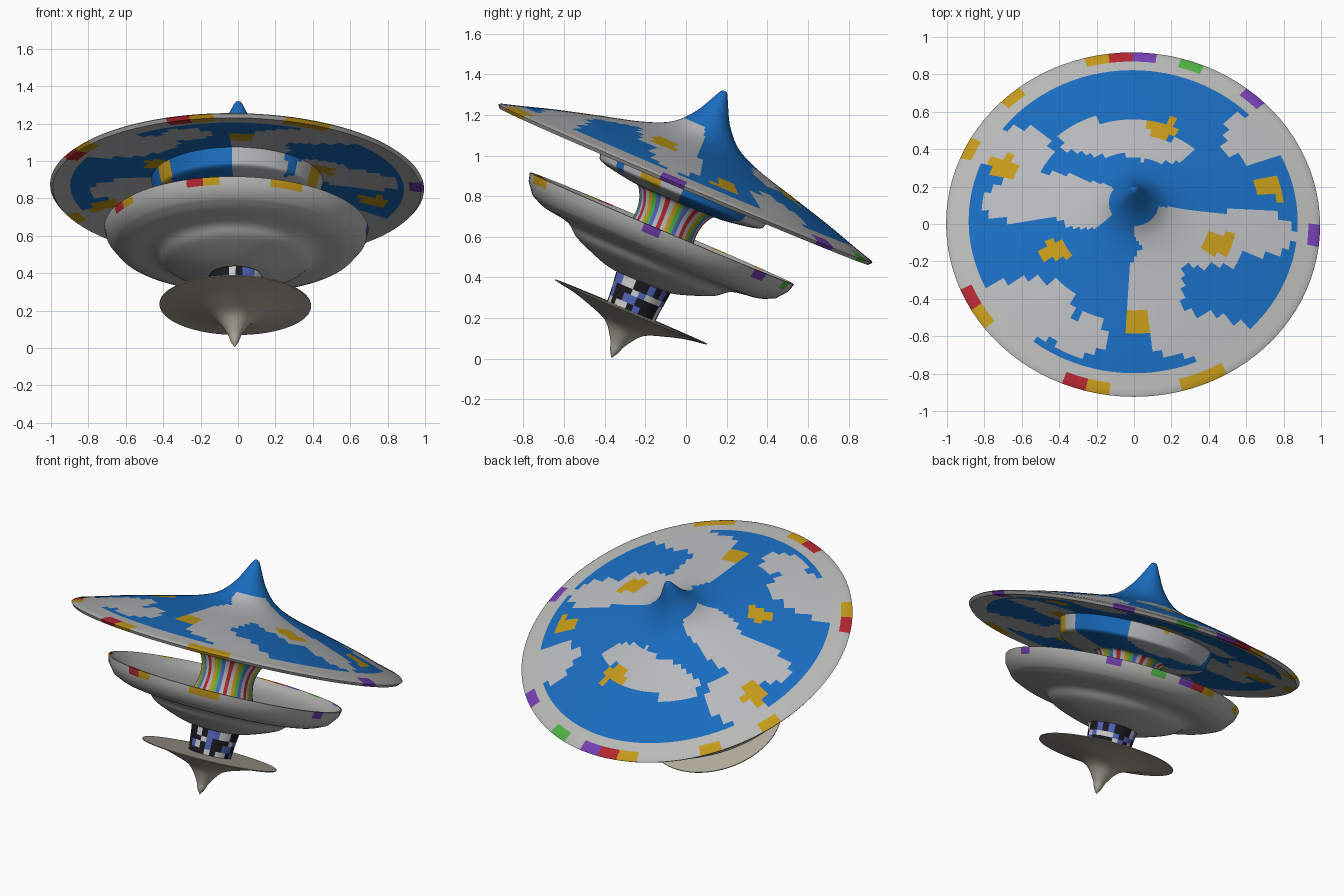
import bpy, math, random
from mathutils import Vector

if "Cube" in bpy.data.objects:
    bpy.data.objects.remove(bpy.data.objects["Cube"])

random.seed(4)
AXIS = Vector((0.014, 0.39, 0.92)).normalized()
BASE = Vector((-0.018, -0.367, 0.004))
ROT = Vector((0, 0, 1)).rotation_difference(AXIS)
SIDES = 96

# Paint colours
PALETTE = {
    "sky": (0.01, 0.15, 0.52), "cloud": (0.47, 0.48, 0.50), "gold": (0.55, 0.32, 0.01),
    "red": (0.45, 0.02, 0.03), "green": (0.08, 0.45, 0.06), "purple": (0.18, 0.05, 0.45),
    "pale_grey": (0.48, 0.48, 0.47), "stone": (0.45, 0.41, 0.34), "black": (0.01, 0.01, 0.015),
    "white": (0.75, 0.75, 0.78), "violet_blue": (0.08, 0.13, 0.50)}
NAMES = list(PALETTE)
MATS = []
for key in NAMES:
    m = bpy.data.materials.new(key)
    m.diffuse_color = (*PALETTE[key], 1)
    m.use_nodes = True
    m.node_tree.nodes["Principled BSDF"].inputs["Base Color"].default_value = m.diffuse_color
    MATS.append(m)

# Cloud ellipses (x, y, half width, half height) and gold fleck centres
CLOUDS = [(-.50, .10, .30, .14), (-.25, .02, .16, .14), (-.58, -.52, .26, .17),
          (.32, -.15, .32, .16), (.65, -.08, .22, .13), (.12, -.45, .15, .26),
          (-.12, .44, .28, .12), (.12, .36, .20, .08), (.66, .48, .18, .16),
          (.35, -.68, .28, .12), (-.62, .38, .18, .16), (-.28, -.68, .14, .10)]
FLECKS = [(.15, .50), (.72, .18), (-.70, .30), (-.42, -.22), (.45, -.17), (.02, -.62)]
BAND = [random.choice(["pale_grey"] * 6 + ["red", "gold", "gold", "green", "purple"])
        for _ in range(48)]
CHECK = [[random.choice(["black", "white", "violet_blue", "black"]) for _ in range(24)]
         for _ in range(12)]


def sector(c, n):
    return int((math.atan2(c.y, c.x) / (2 * math.pi) + 0.5) * n) % n


def sky_paint(c):
    r = math.hypot(c.x, c.y)
    if r > 0.93:
        return BAND[sector(c, 48)]
    if r > 0.88:
        return "pale_grey"
    if any(abs(c.x - x) < .07 and abs(c.y - y) < .055 for x, y in FLECKS):
        return "gold"
    inside = any(((c.x - x) / w) ** 2 + ((c.y - y) / h) ** 2 < 1 for x, y, w, h in CLOUDS)
    return "cloud" if inside and r > 0.13 else "sky"


def bowl_paint(c):
    if c.z > 0.64 and math.hypot(c.x, c.y) > 0.68:
        return BAND[sector(c, 48)]
    return "pale_grey"


def upper_neck_paint(c):
    return ["gold", "green", "violet_blue", "cloud", "red", "cloud"][sector(c, 48) % 6]


def lower_neck_paint(c):
    return CHECK[int(c.z * 25) % 12][sector(c, 24)]


def curve(pts, steps=4):
    """Catmull-Rom smoothing of a short (radius, height) profile."""
    p = [Vector(q) for q in pts]
    p = [2 * p[0] - p[1]] + p + [2 * p[-1] - p[-2]]
    out = []
    for a, b, c, d in zip(p, p[1:], p[2:], p[3:]):
        for k in range(steps):
            t = k / steps
            out.append(0.5 * (2 * b + (c - a) * t + (2 * a - 5 * b + 4 * c - d) * t * t
                              + (3 * b - a - 3 * c + d) * t ** 3))
    return [tuple(q) for q in out] + [tuple(pts[-1])]


def lathe(name, profile, paint, shift=0.0):
    """Revolve a profile around the tilted axis; radius 0 ends become poles."""
    verts, rings, faces = [], [], []
    for r, h in profile:
        n = 1 if r < 1e-5 else SIDES
        rings.append([len(verts) + i for i in range(n)])
        verts += [(r * math.cos(2 * math.pi * i / SIDES),
                   r * math.sin(2 * math.pi * i / SIDES), h) for i in range(n)]
    for a, b in zip(rings, rings[1:]):
        for i in range(SIDES):
            j = (i + 1) % SIDES
            quad = [a[i % len(a)], a[j % len(a)], b[j % len(b)], b[i % len(b)]]
            faces.append(list(dict.fromkeys(quad)))
    mesh = bpy.data.meshes.new(name)
    mesh.from_pydata(verts, [], faces)
    for m in MATS:
        mesh.materials.append(m)
    for f in mesh.polygons:
        f.material_index = NAMES.index(paint(f.center))
    ob = bpy.data.objects.new(name, mesh)
    bpy.context.collection.objects.link(ob)
    ob.rotation_mode = 'QUATERNION'
    ob.rotation_quaternion = ROT
    ob.location = BASE + ROT @ Vector((0, shift, 0))
    bpy.ops.object.select_all(action='DESELECT')
    ob.select_set(True)
    bpy.context.view_layer.objects.active = ob
    bpy.ops.object.shade_smooth_by_angle(angle=math.radians(35))


# Pointed foot disc: concave spike below, flat top
lathe("foot_disc", curve([(0, 0), (0.022, 0.035), (0.040, 0.080), (0.10, 0.158),
                          (0.20, 0.198), (0.30, 0.226), (0.405, 0.243)])
      + [(0.405, 0.248), (0, 0.252)], lambda c: "stone")

# Lower neck
lathe("lower_neck", curve([(0.128, 0.245), (0.132, 0.30), (0.145, 0.415)]), lower_neck_paint)

# Middle bowl: stepped underside, bevelled rim, hollow top
lathe("middle_bowl",
      curve([(0.14, 0.403), (0.20, 0.415), (0.30, 0.450), (0.375, 0.483),
             (0.42, 0.520), (0.47, 0.538), (0.575, 0.553), (0.65, 0.585)])
      + [(0.695, 0.642), (0.706, 0.684), (0.695, 0.686)]
      + curve([(0.685, 0.680), (0.60, 0.635), (0.45, 0.605), (0.18, 0.585)]),
      bowl_paint, -0.02)

# Upper neck, flared at both ends
lathe("upper_neck", curve([(0.19, 0.58), (0.168, 0.65), (0.160, 0.71),
                           (0.168, 0.77), (0.195, 0.825), (0.22, 0.838)]),
      upper_neck_paint, -0.01)

# Raised boss under the top disc
lathe("under_boss", curve([(0.21, 0.836), (0.25, 0.838), (0.33, 0.850), (0.385, 0.860),
                           (0.43, 0.875), (0.442, 0.90), (0.46, 0.97)]), sky_paint)

# Wide top disc with pointed peak
lathe("top_disc", curve([(0.455, 0.968), (0.60, 0.957), (0.72, 0.945), (0.86, 0.930),
                         (0.985, 0.915)])
      + [(1.0, 0.932)]
      + curve([(0.99, 0.94), (0.88, 0.972), (0.73, 1.018), (0.50, 1.080),
               (0.34, 1.122), (0.22, 1.166), (0.15, 1.212), (0.088, 1.285),
               (0.045, 1.365), (0.018, 1.418), (0, 1.428)]), sky_paint)
